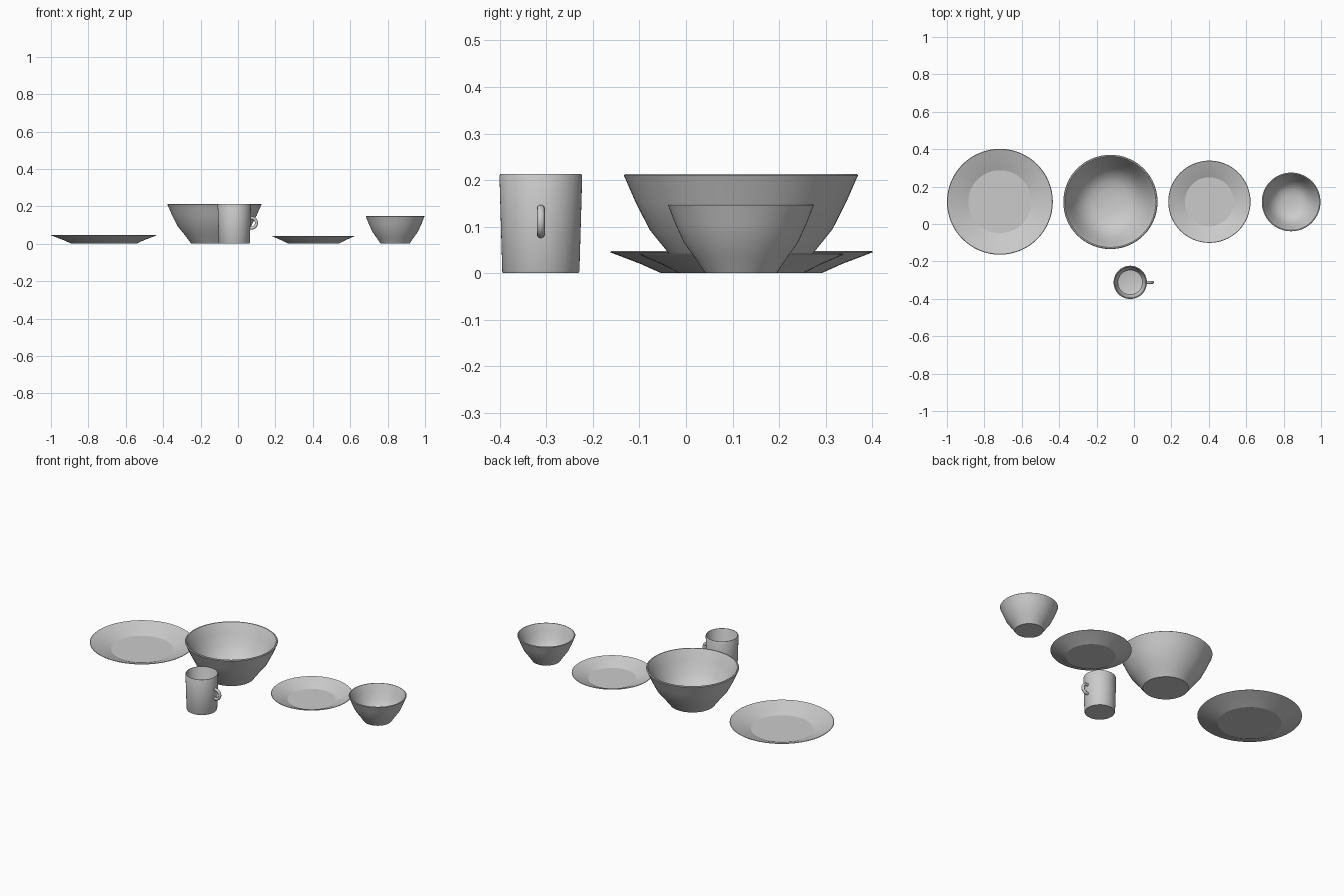
import bpy, bmesh, math

if "Cube" in bpy.data.objects:
    bpy.data.objects.remove(bpy.data.objects["Cube"])


def shade(ob, angle):
    bpy.ops.object.select_all(action='DESELECT')
    ob.select_set(True)
    bpy.context.view_layer.objects.active = ob
    bpy.ops.object.shade_smooth_by_angle(angle=math.radians(angle))


def lathe(name, loc, profile, angle=35, steps=64):
    """Spin an (r, z) profile, running inner centre -> rim -> base centre."""
    bm = bmesh.new()
    verts = [bm.verts.new((r, 0, z)) for r, z in profile]
    edges = [bm.edges.new(p) for p in zip(verts, verts[1:])]
    bmesh.ops.spin(bm, geom=verts + edges, cent=(0, 0, 0), axis=(0, 0, 1),
                   angle=math.tau, steps=steps, use_duplicate=False)
    bmesh.ops.remove_doubles(bm, verts=bm.verts[:], dist=1e-5)
    bmesh.ops.recalc_face_normals(bm, faces=bm.faces[:])
    me = bpy.data.meshes.new(name)
    bm.to_mesh(me)
    bm.free()
    ob = bpy.data.objects.new(name, me)
    ob.location = (*loc, 0)
    bpy.context.collection.objects.link(ob)
    shade(ob, angle)
    return ob


def plate(name, loc, r, h):
    t = 0.006
    lathe(name, loc, [
        (0, t), (0.595 * r, t), (0.77 * r, 0.43 * h + t), (0.99 * r, h),
        (r, h - 0.002), (0.77 * r, 0.43 * h), (0.61 * r, 0), (0, 0)], angle=12)


def bowl(name, loc, r, h):
    t = 0.045 * r
    outer = [(0.49, 0), (0.63, 0.22), (0.78, 0.44), (0.90, 0.72), (0.985, 0.95), (1, 0.985)]
    inner = [(0, 0.06), (0.25, 0.075), (0.42, 0.12)]
    prof = [(a * r, b * h) for a, b in inner]
    prof += [(a * r - t, b * h) for a, b in outer[1:-1]]
    prof += [(r - 0.8 * t, h), (r - 0.3 * t, h)]
    prof += [(a * r, b * h) for a, b in reversed(outer)] + [(0, 0)]
    lathe(name, loc, prof)


# Plates and bowls in a row
plate("dinner_plate", (-0.717, 0.119), 0.283, 0.047)
plate("side_plate", (0.403, 0.119), 0.22, 0.042)
bowl("large_bowl", (-0.126, 0.118), 0.252, 0.213)
bowl("small_bowl", (0.84, 0.118), 0.157, 0.148)

# Mug body
MUG = (-0.02, -0.312)
lathe("mug_body", MUG, [
    (0, 0.010), (0.04, 0.010), (0.066, 0.016), (0.075, 0.03), (0.082, 0.209),
    (0.084, 0.213), (0.087, 0.213), (0.089, 0.209), (0.083, 0.004), (0.081, 0), (0, 0)])

# Mug handle: bevelled C-shaped curve
cu = bpy.data.curves.new("mug_handle", 'CURVE')
cu.dimensions = '3D'
cu.bevel_depth = 0.0085
cu.bevel_resolution = 3
cu.use_fill_caps = True
path = [(0.083, 0.138)]
for i in range(17):
    a = math.radians(90 - 180 * i / 16)
    path.append((0.092 + 0.0265 * math.cos(a), 0.111 + 0.0275 * math.sin(a)))
path.append((0.081, 0.084))
sp = cu.splines.new('POLY')
sp.points.add(len(path) - 1)
for p, (x, z) in zip(sp.points, path):
    p.co = (x, 0, z, 1)
handle = bpy.data.objects.new("mug_handle", cu)
handle.location = (*MUG, 0)
bpy.context.collection.objects.link(handle)
bpy.ops.object.select_all(action='DESELECT')
handle.select_set(True)
bpy.context.view_layer.objects.active = handle
bpy.ops.object.convert(target='MESH')
shade(bpy.context.view_layer.objects.active, 40)
